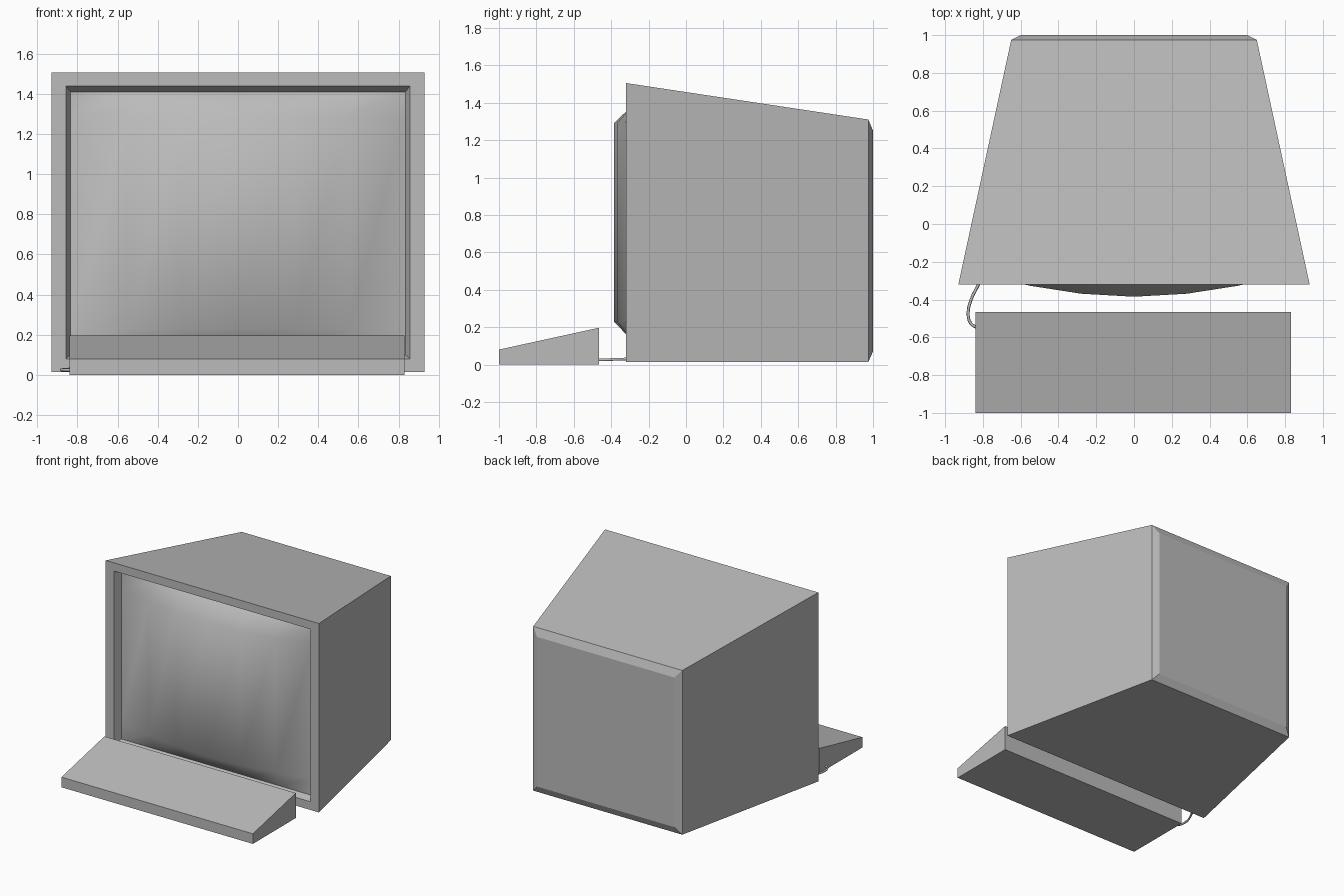
import bpy, bmesh
from mathutils import Vector

cube = bpy.data.objects.get("Cube")
if cube:
    bpy.data.objects.remove(cube, do_unlink=True)

# Single grey plastic
grey = bpy.data.materials.new("grey plastic")
grey.use_nodes = True
colour = (0.5, 0.5, 0.5, 1)
grey.diffuse_color = colour
grey.node_tree.nodes["Principled BSDF"].inputs["Base Color"].default_value = colour


def finish(bm, name):
    mesh = bpy.data.meshes.new(name)
    bm.to_mesh(mesh)
    bm.free()
    mesh.materials.append(grey)
    obj = bpy.data.objects.new(name, mesh)
    bpy.context.collection.objects.link(obj)
    return obj


def ring(bm, half, y, low, high):
    """Upright rectangle facing the front."""
    return [bm.verts.new((x, y, z)) for x, z in
            ((-half, low), (half, low), (half, high), (-half, high))]


def bridge(bm, a, b):
    for i in range(4):
        j = (i + 1) % 4
        bm.faces.new((a[i], a[j], b[j], b[i]))


# Casing: recess, front frame, tapering sides and chamfered back
bm = bmesh.new()
sections = [(0.835, -0.26, 0.10, 1.41), (0.857, -0.32, 0.08, 1.44),
            (0.93, -0.32, 0.015, 1.505), (0.65, 0.975, 0.015, 1.31),
            (0.60, 1.0, 0.07, 1.25)]
rings = [ring(bm, *s) for s in sections]
for a, b in zip(rings, rings[1:]):
    bridge(bm, a, b)
bm.faces.new(rings[0])
bm.faces.new(rings[-1])
bmesh.ops.recalc_face_normals(bm, faces=bm.faces)
finish(bm, "monitor_casing")

# Screen: bulging grid, falling back to the recess at its edges
bm = bmesh.new()
columns = [(-0.835, 0), (-0.55, 0.065), (-0.28, 0.107), (0, 0.123),
           (0.28, 0.107), (0.55, 0.065), (0.835, 0)]
rows = [(0.10, 0), (0.23, 1), (1.29, 1), (1.41, 0)]
grid = [[bm.verts.new((x, -0.262 - bulge * k, z)) for x, bulge in columns]
        for z, k in rows]
for low, high in zip(grid, grid[1:]):
    for i in range(len(columns) - 1):
        # Split each panel along its rising diagonal
        bm.faces.new((low[i], low[i + 1], high[i + 1]))
        bm.faces.new((low[i], high[i + 1], high[i]))
for f in bm.faces:
    f.smooth = True
finish(bm, "screen")

# Keyboard: wedge extruded from its side profile
bm = bmesh.new()
profile = [(-1, 0), (-0.465, 0), (-0.465, 0.197), (-1, 0.08)]
side = bm.faces.new([bm.verts.new((-0.84, y, z)) for y, z in profile])
out = bmesh.ops.extrude_face_region(bm, geom=[side])
moved = [v for v in out["geom"] if isinstance(v, bmesh.types.BMVert)]
bmesh.ops.translate(bm, verts=moved, vec=Vector((1.67, 0, 0)))
bmesh.ops.recalc_face_normals(bm, faces=bm.faces)
finish(bm, "keyboard")

# Cable joining keyboard and casing
curve = bpy.data.curves.new("cable", "CURVE")
curve.dimensions = "3D"
curve.bevel_depth = 0.008
curve.bevel_resolution = 1
curve.resolution_u = 4
points = [(-0.83, -0.55, 0.025), (-0.865, -0.525, 0.025), (-0.878, -0.47, 0.025),
          (-0.862, -0.4, 0.027), (-0.82, -0.315, 0.03)]
spline = curve.splines.new("BEZIER")
spline.bezier_points.add(len(points) - 1)
for p, co in zip(spline.bezier_points, points):
    p.co = co
    p.handle_left_type = p.handle_right_type = "AUTO"
curve.materials.append(grey)
bpy.context.collection.objects.link(bpy.data.objects.new("cable", curve))
